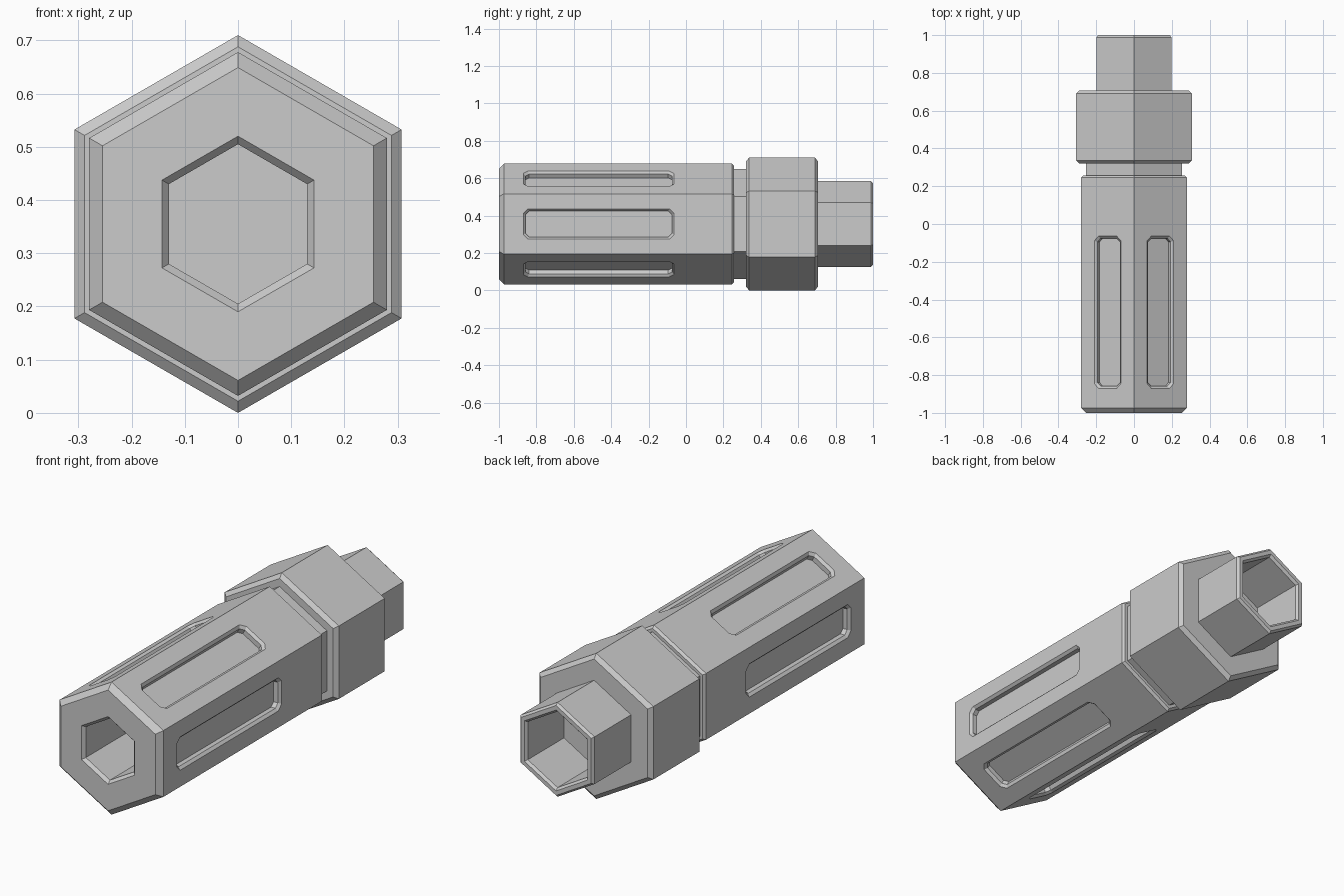
import bpy
import bmesh
from math import sin, cos, pi
from mathutils import Matrix, Vector

AXIS_Z = 0.355

cube = bpy.data.objects.get("Cube")
if cube:
    bpy.data.objects.remove(cube, do_unlink=True)

metal = bpy.data.materials.new("plain grey")
metal.use_nodes = True
grey = (0.6, 0.6, 0.6, 1)
metal.diffuse_color = grey
metal.node_tree.nodes["Principled BSDF"].inputs["Base Color"].default_value = grey


def finish(bm, name):
    bmesh.ops.recalc_face_normals(bm, faces=bm.faces)
    mesh = bpy.data.meshes.new(name)
    bm.to_mesh(mesh)
    bm.free()
    mesh.materials.append(metal)
    obj = bpy.data.objects.new(name, mesh)
    bpy.context.collection.objects.link(obj)
    return obj


def loft(bm, rings):
    """Join closed rings of points and cap both ends."""
    loops = [[bm.verts.new(p) for p in ring] for ring in rings]
    for a, b in zip(loops, loops[1:]):
        for i in range(len(a)):
            j = (i + 1) % len(a)
            bm.faces.new((a[i], a[j], b[j], b[i]))
    bm.faces.new(loops[0])
    bm.faces.new(loops[-1])


def hex_part(name, profile):
    """Six-sided solid along y from (radius, y) pairs."""
    bm = bmesh.new()
    angles = [pi / 2 + k * pi / 3 for k in range(6)]
    loft(bm, [[(r * cos(a), y, AXIS_Z + r * sin(a)) for a in angles]
              for r, y in profile])
    return finish(bm, name)


# Grip with a chamfered socket in the front end
grip = hex_part("grip", [
    (0.15, -0.5), (0.15, -0.985), (0.165, -1), (0.294, -1),
    (0.323, -0.973), (0.323, 0.245), (0.311, 0.257)])

# Neck, collar and hollow tip
hex_part("neck", [(0.294, 0.24), (0.294, 0.34)])
hex_part("collar", [
    (0.333, 0.32), (0.355, 0.337), (0.355, 0.69), (0.333, 0.707)])
hex_part("tip", [
    (0.23, 0.69), (0.23, 0.988), (0.219, 1), (0.197, 1),
    (0.185, 0.988), (0.185, 0.71)])


# Long recess with clipped corners in each flat of the grip
def slot_ring(inset, height):
    hy, hw, c = 0.403 - inset, 0.081 - inset, 0.025 - inset * 0.5
    corner = [(hy, hw - c), (hy - c, hw)]
    half = corner + [(-y, w) for y, w in reversed(corner)]
    outline = half + [(-y, -w) for y, w in half]
    return [Vector((height, y - 0.467, w)) for y, w in outline]


flat = 0.323 * cos(pi / 6)
levels = [(0, flat + 0.02), (0, flat), (0.012, flat - 0.012), (0.012, flat - 0.035)]
bm = bmesh.new()
for k in range(6):
    turn = Matrix.Translation((0, 0, AXIS_Z)) @ Matrix.Rotation(k * pi / 3, 4, "Y")
    loft(bm, [[turn @ p for p in slot_ring(*level)] for level in levels])
cutter = finish(bm, "slot_cutter")
cutter.hide_render = True

cut = grip.modifiers.new("slots", "BOOLEAN")
cut.operation = "DIFFERENCE"
cut.solver = "EXACT"
cut.object = cutter
bpy.context.view_layer.objects.active = grip
bpy.ops.object.modifier_apply(modifier=cut.name)
bpy.data.objects.remove(cutter, do_unlink=True)
